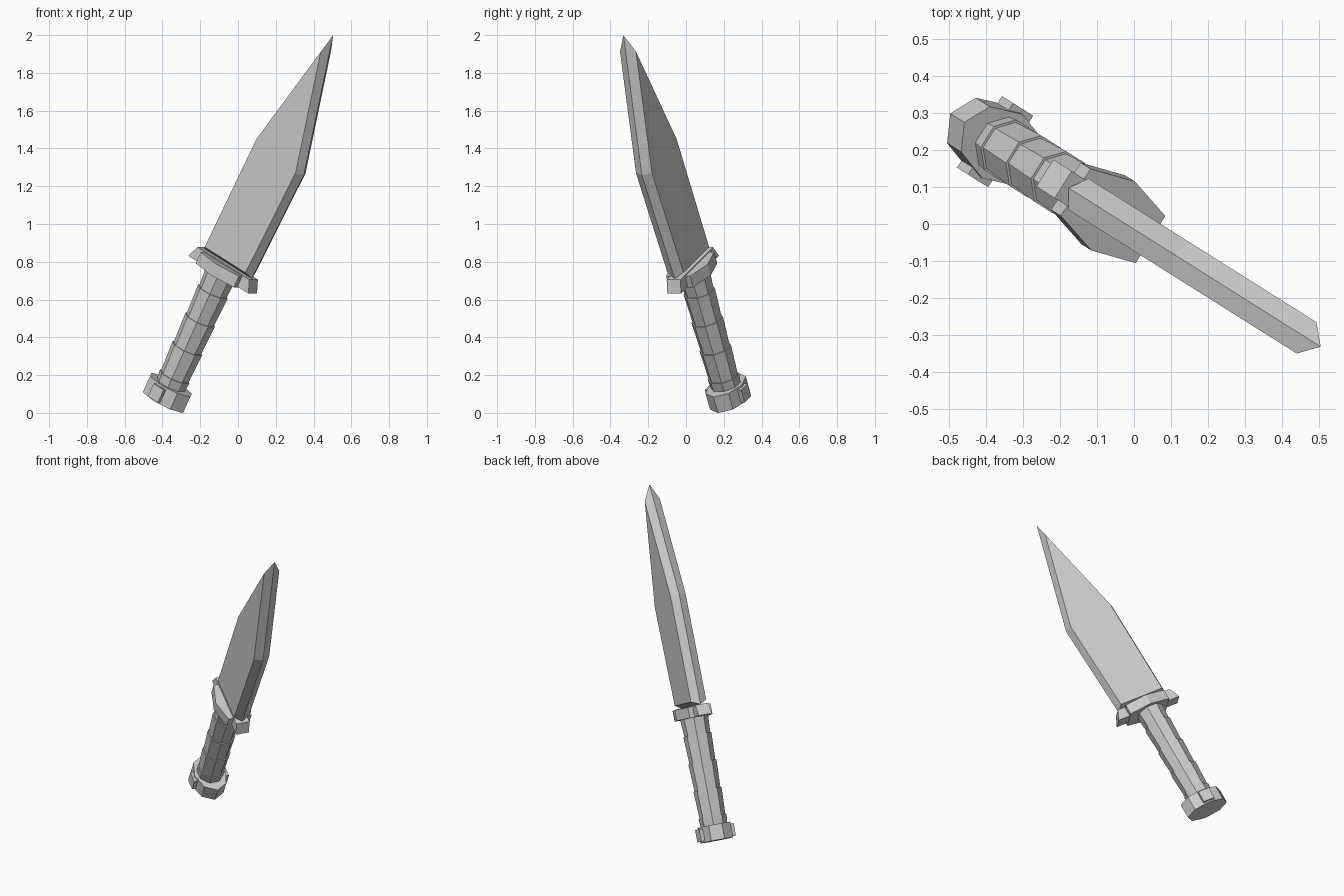
import bpy, bmesh
from math import sin, cos, pi, radians
from mathutils import Matrix, Vector

if "Cube" in bpy.data.objects:
    bpy.data.objects.remove(bpy.data.objects["Cube"])

# Knife frame: local x = width (towards cutting edge), y = thickness, z = along the knife
tilt, turn = radians(28), radians(-32.2)
FRAME = (Matrix.Translation((-0.242, 0.1385, 0.4))
         @ Matrix.Rotation(turn, 4, 'Z') @ Matrix.Rotation(tilt, 4, 'Y'))


def loft(name, rings):
    """Skin a list of equal-length point rings and cap both ends."""
    bm = bmesh.new()
    loops = [[bm.verts.new(p) for p in ring] for ring in rings]
    n = len(loops[0])
    for a, b in zip(loops, loops[1:]):
        for i in range(n):
            j = (i + 1) % n
            bm.faces.new((a[i], a[j], b[j], b[i]))
    bm.faces.new(loops[0][::-1])
    bm.faces.new(loops[-1])
    bmesh.ops.recalc_face_normals(bm, faces=bm.faces)
    mesh = bpy.data.meshes.new(name)
    bm.to_mesh(mesh)
    bm.free()
    obj = bpy.data.objects.new(name, mesh)
    obj.matrix_world = FRAME
    bpy.context.collection.objects.link(obj)
    return obj


def octagon(rx, ry, z, phase=0.0, cx=0.0):
    return [(cx + rx * cos(phase + k * pi / 4), ry * sin(phase + k * pi / 4), z)
            for k in range(8)]


def outset(pts, d):
    """Offset a convex counter-clockwise outline outwards by d."""
    out = []
    for i, p in enumerate(pts):
        a = (p - pts[i - 1]).normalized()
        b = (pts[(i + 1) % len(pts)] - p).normalized()
        na, nb = Vector((a.y, -a.x)), Vector((b.y, -b.x))
        out.append(p + (na + nb) * d / (1 + na.dot(nb)))
    return out


# Blade: flat sides with a raised ridge running round the whole edge
flat = [Vector(p) for p in ((-0.128, 0.473), (0.161, 0.473), (0.190, 1.085),
                            (0.028, 1.728), (-0.111, 1.130))]
ridge = outset(flat, 0.023)
loft("blade", [[(p.x, y, p.y) for p in ring]
               for ring, y in ((flat, -0.05), (ridge, 0), (flat, 0.05))])

# Guard: wide six-sided plate
C = 0.012
plate = [(0.135, -0.075), (0.135, 0.075), (0, 0.11),
         (-0.135, 0.075), (-0.135, -0.075), (0, -0.11)]
loft("guard", [[(C + x, y, z) for x, y in plate] for z in (0.378, 0.445)])

# Guard bar: narrow slanted prongs sticking out at both ends
bar = [(-0.213, 0.382), (0.213, 0.382), (0.183, 0.450), (-0.183, 0.450)]
loft("guard_bar", [[(C + x, y, z) for x, z in bar] for y in (-0.043, 0.043)])

# Handle: stacked eight-sided grip sections, each flaring towards the guard
cuts = [-0.30, -0.235, -0.065, 0.105, 0.275, 0.385]
rings = []
for lo, hi in zip(cuts, cuts[1:]):
    rings += [octagon(0.080, 0.080, lo, pi / 8), octagon(0.087, 0.087, hi, pi / 8)]
loft("handle", rings)

# Pommel: broad eight-sided cap
loft("pommel", [octagon(0.137, 0.102, -0.381), octagon(0.137, 0.102, -0.285)])

# Pommel pin: square bar through the cap
pin = [(-0.036, -0.372), (0.036, -0.372), (0.036, -0.296), (-0.036, -0.296)]
loft("pommel_pin", [[(x, y, z) for x, z in pin] for y in (-0.114, 0.114)])
